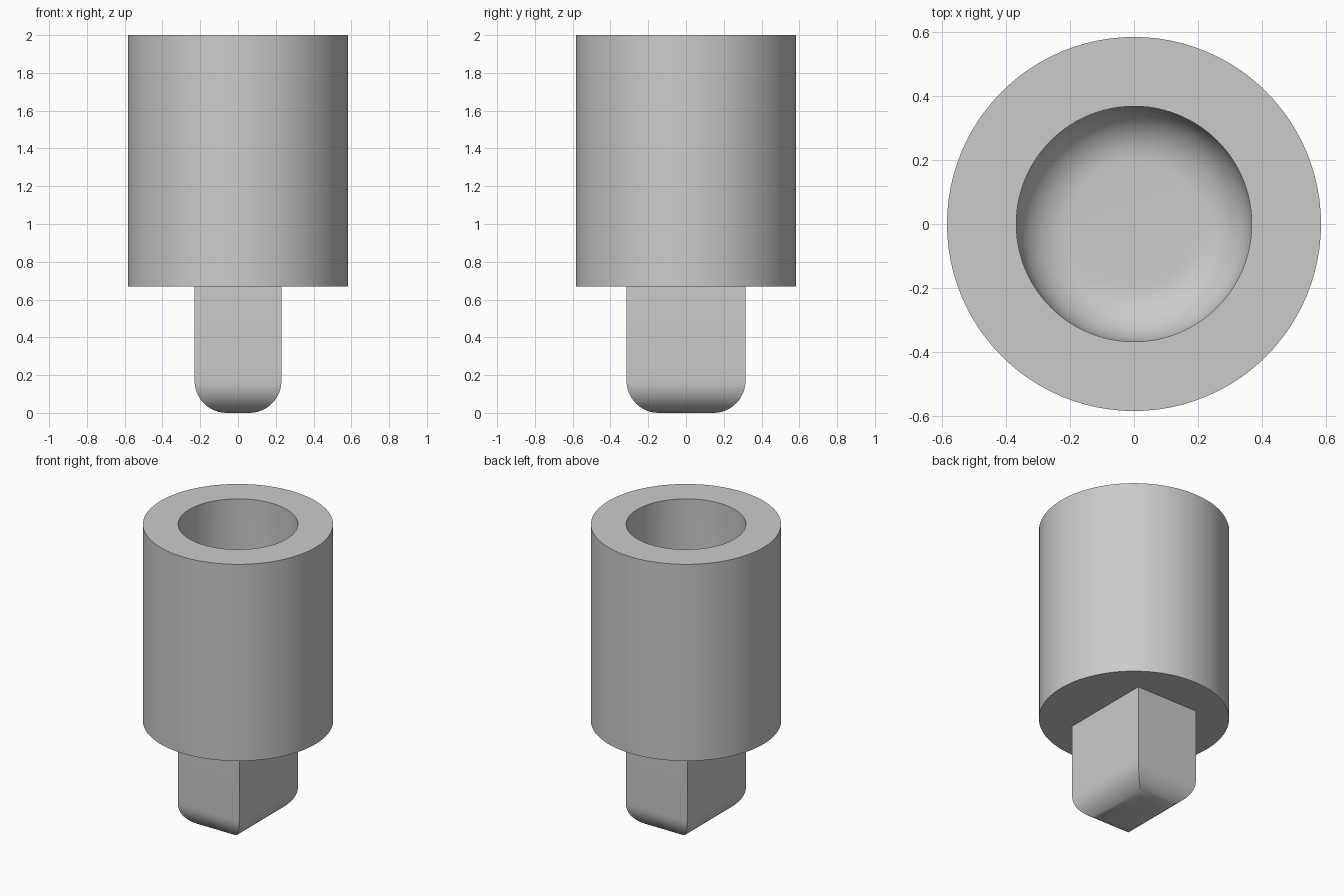
import bpy
import bmesh
from math import sin, cos, pi, radians

cube = bpy.data.objects.get("Cube")
if cube:
    bpy.data.objects.remove(cube, do_unlink=True)

# One plain grey for the whole adapter
GREY = (0.6, 0.6, 0.6, 1.0)
grey = bpy.data.materials.new("grey metal")
grey.use_nodes = True
grey.diffuse_color = GREY
grey.node_tree.nodes["Principled BSDF"].inputs["Base Color"].default_value = GREY

STEPS = 12          # segments in each rounded edge
FILLET = 0.17       # rounding radius of drive tip and socket floor
SHOULDER = 0.67     # underside of the barrel


def circle(radius, z, sides=96):
    return [(radius * cos(2 * pi * i / sides), radius * sin(2 * pi * i / sides), z)
            for i in range(sides)]


def rectangle(hx, hy, z):
    return [(hx, hy, z), (-hx, hy, z), (-hx, -hy, z), (hx, -hy, z)]


def quarter_arc():
    """Inset and height above the flat, going from wall to flat."""
    for i in range(STEPS + 1):
        a = pi / 2 * i / STEPS
        yield FILLET * (1 - cos(a)), FILLET * (1 - sin(a))


def loft(name, rings):
    """Skin a stack of matching rings and cap both ends."""
    bm = bmesh.new()
    loops = [[bm.verts.new(p) for p in ring] for ring in rings]
    for low, high in zip(loops, loops[1:]):
        n = len(low)
        for i in range(n):
            j = (i + 1) % n
            bm.faces.new((low[i], low[j], high[j], high[i]))
    bm.faces.new(loops[0])
    bm.faces.new(loops[-1])
    bmesh.ops.recalc_face_normals(bm, faces=bm.faces)
    mesh = bpy.data.meshes.new(name)
    bm.to_mesh(mesh)
    bm.free()
    mesh.materials.append(grey)
    obj = bpy.data.objects.new(name, mesh)
    bpy.context.collection.objects.link(obj)
    bpy.ops.object.select_all(action='DESELECT')
    obj.select_set(True)
    bpy.context.view_layer.objects.active = obj
    bpy.ops.object.shade_smooth_by_angle(angle=radians(30))
    return obj


# Barrel with a round blind socket whose floor is filleted
OUTER, BORE, FLOOR = 0.583, 0.367, 0.89
barrel = [circle(OUTER, SHOULDER), circle(OUTER, 2.0), circle(BORE, 2.0)]
barrel += [circle(BORE - inset, FLOOR + h) for inset, h in quarter_arc()]
loft("barrel", barrel)

# Rectangular drive tip, its lower edges rounded and mitred at the corners
HALF_X, HALF_Y = 0.23, 0.315
tip = [rectangle(HALF_X, HALF_Y, SHOULDER + 0.02)]
tip += [rectangle(HALF_X - inset, HALF_Y - inset, h) for inset, h in quarter_arc()]
loft("drive_tip", tip)
